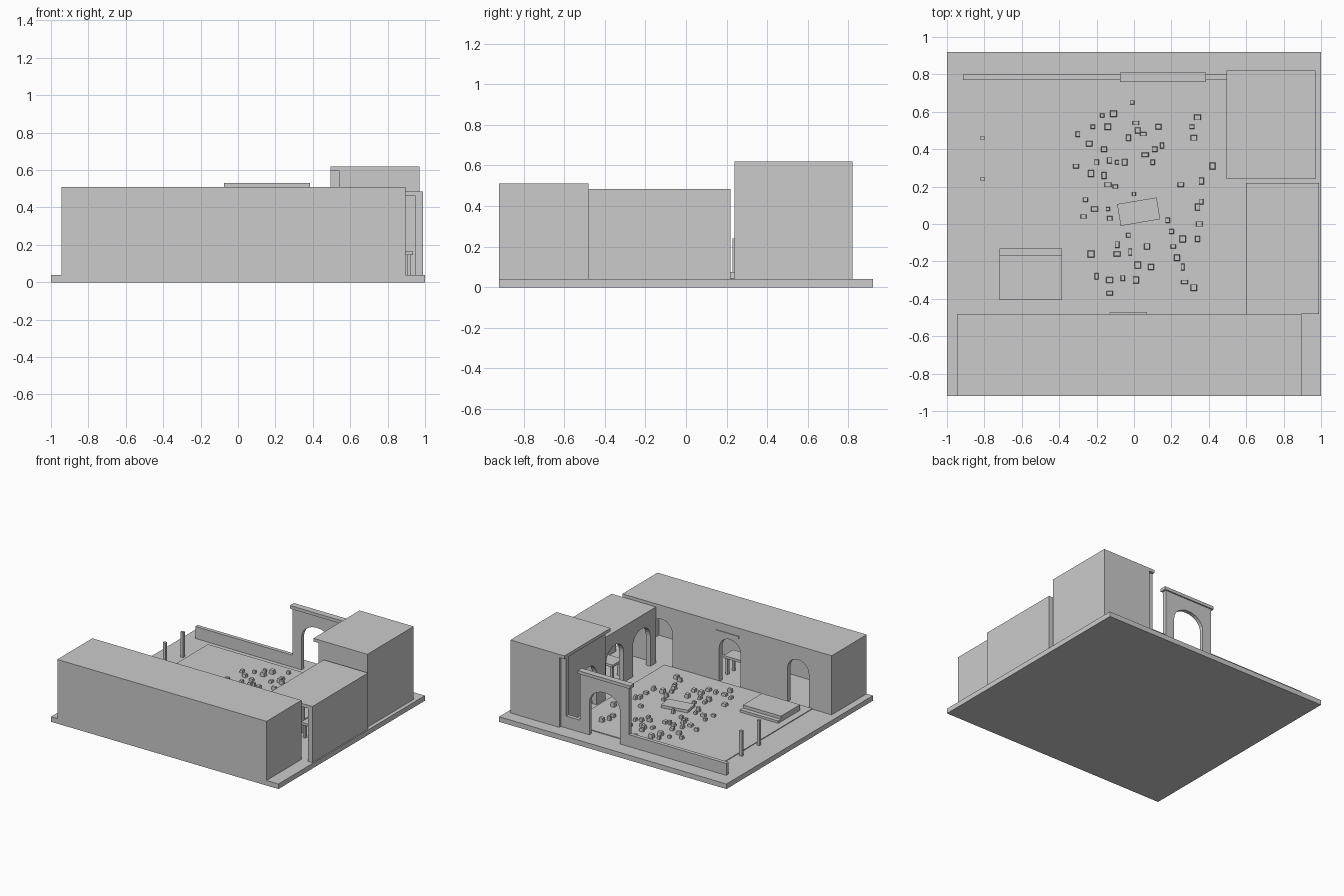
import bpy, bmesh, math, random
from mathutils import Matrix

if "Cube" in bpy.data.objects:
    bpy.data.objects.remove(bpy.data.objects["Cube"])

random.seed(4)
grey = bpy.data.materials.new("plaster_grey")
grey.diffuse_color = (0.6, 0.6, 0.6, 1)
grey.use_nodes = True
grey.node_tree.nodes["Principled BSDF"].inputs["Base Color"].default_value = grey.diffuse_color


def finish(name, bm):
    bmesh.ops.recalc_face_normals(bm, faces=bm.faces)
    me = bpy.data.meshes.new(name)
    bm.to_mesh(me)
    bm.free()
    me.materials.append(grey)
    ob = bpy.data.objects.new(name, me)
    bpy.context.collection.objects.link(ob)
    return ob


def add_box(bm, x0, x1, y0, y1, z0, z1, turn=0, taper=1):
    vs = bmesh.ops.create_cube(bm, size=1)["verts"]
    for v in vs:
        k = taper if v.co.z > 0 else 1
        v.co.x *= (x1 - x0) * k
        v.co.y *= (y1 - y0) * k
        v.co.z *= z1 - z0
    m = Matrix.Translation(((x0 + x1) / 2, (y0 + y1) / 2, (z0 + z1) / 2))
    bmesh.ops.transform(bm, matrix=m @ Matrix.Rotation(turn, 4, 'Z'), verts=vs)


def box(name, *dims, **kw):
    bm = bmesh.new()
    add_box(bm, *dims, **kw)
    return finish(name, bm)


def arch_wall(name, along, u0, u1, v0, v1, z0, z1, doors):
    """Wall with arched doors (centre, width, spring height, rise), low to high."""
    pts = [(u0, z1), (u0, z0)]
    for c, w, spring, rise in doors:
        pts.append((c - w / 2, z0))
        for i in range(13):
            a = math.pi * (1 - i / 12)
            pts.append((c + w / 2 * math.cos(a), spring + rise * math.sin(a)))
        pts.append((c + w / 2, z0))
    pts += [(u1, z0), (u1, z1)]
    place = (lambda u, v, z: (u, v, z)) if along == 'X' else (lambda u, v, z: (v, u, z))
    bm = bmesh.new()
    face = bm.faces.new([bm.verts.new(place(u, v0, z)) for u, z in pts])
    new = bmesh.ops.extrude_face_region(bm, geom=[face])["geom"]
    shift = place(0, v1 - v0, 0)
    bmesh.ops.translate(bm, vec=shift, verts=[g for g in new if isinstance(g, bmesh.types.BMVert)])
    return finish(name, bm)


def table(name, x0, x1, y0, y1, top):
    bm = bmesh.new()
    add_box(bm, x0, x1, y0, y1, top - 0.02, top)
    for x in (x0 + 0.02, x1 - 0.02):
        for y in (y0 + 0.02, y1 - 0.02):
            add_box(bm, x - 0.01, x + 0.01, y - 0.01, y + 0.01, G, top - 0.02)
    finish(name, bm)


G, T = 0.04, 0.04   # ground level, wall thickness

# ground and courtyard
box("ground_slab", -1, 1, -0.92, 0.92, 0, G)
box("courtyard_paving", -0.775, 0.525, -0.48, 0.73, G, 0.046)

# long front hall
box("hall_front_wall", -0.945, 0.895, -0.92, -0.92 + T, G, 0.485)
box("hall_left_wall", -0.945, -0.945 + T, -0.88, -0.52, G, 0.485)
box("hall_right_wall", 0.895 - T, 0.895, -0.88, -0.52, G, 0.485)
arch_wall("hall_courtyard_wall", 'X', -0.945, 0.895, -0.52, -0.48, G, 0.485,
          [(c, 0.19, 0.305, 0.095) for c in (-0.65, -0.05, 0.55)])
box("hall_roof", -0.945, 0.895, -0.92, -0.48, 0.485, 0.51)
box("door_sign", -0.13, 0.07, -0.48, -0.474, 0.425, 0.447)
table("hall_table", -0.11, 0.09, -0.72, -0.6, 0.19)

# right wing, open towards the hall
box("wing_outer_wall", 0.95, 0.99, -0.48, 0.22, G, 0.46)
box("wing_back_wall", 0.64, 0.95, 0.18, 0.22, G, 0.46)
arch_wall("wing_courtyard_wall", 'Y', -0.48, 0.22, 0.6, 0.64, G, 0.46,
          [(c, 0.22, 0.28, 0.1) for c in (-0.3, 0.035)])
box("wing_roof", 0.6, 0.99, -0.48, 0.22, 0.46, 0.485)
table("wing_table", 0.68, 0.935, -0.18, -0.05, 0.165)

# tall corner block with overhanging roof
box("tower_outer_wall", 0.93, 0.97, 0.24, 0.82, G, 0.595)
box("tower_front_wall", 0.58, 0.93, 0.24, 0.28, G, 0.595)
box("tower_back_wall", 0.58, 0.93, 0.78, 0.82, G, 0.595)
arch_wall("tower_courtyard_wall", 'Y', 0.24, 0.82, 0.54, 0.58, G, 0.595, [(0.45, 0.2, 0.28, 0.1)])
box("tower_roof", 0.495, 0.97, 0.24, 0.82, 0.595, 0.62)
box("tower_pier", 0.495, 0.54, 0.77, 0.80, G, 0.595)

# garden wall and gate
box("garden_wall_left", -0.915, -0.06, 0.77, 0.80, G, 0.135)
box("garden_wall_right", 0.37, 0.495, 0.77, 0.80, G, 0.135)
arch_wall("gate_arch", 'X', -0.06, 0.37, 0.77, 0.80, G, 0.505, [(0.155, 0.27, 0.3, 0.11)])
box("gate_cap", -0.075, 0.385, 0.76, 0.81, 0.505, 0.53)

# posts on the open left side
for y in (0.24, 0.46):
    box("side_post", -0.822, -0.798, y - 0.011, y + 0.011, G, 0.24)

# low stage with a step
box("stage", -0.72, -0.385, -0.405, -0.165, G, 0.09)
box("stage_step", -0.72, -0.385, -0.165, -0.13, G, 0.065)

# fallen slab
box("fallen_slab", -0.082, 0.132, 0.007, 0.125, 0.05, 0.072, turn=math.radians(9.5))

# scattered rubble: block centres
spots = [(-.01, .65), (-.17, .58), (-.11, .59), (-.3, .48), (-.22, .52), (-.14, .52), (.01, .54),
         (.02, .5), (.05, .48), (.13, .52), (.31, .52), (.32, .46), (.34, .57), (-.24, .43),
         (-.16, .4), (-.03, .46), (.15, .42), (.11, .4), (.06, .37), (-.2, .33), (-.13, .34),
         (-.05, .33), (-.09, .33), (-.31, .31), (.1, .33), (.42, .31), (-.23, .27), (-.16, .26),
         (.36, .23), (.25, .21), (-.1, .2), (-.14, .21), (0, .16), (-.26, .13), (-.21, .08),
         (-.14, .08), (-.27, .04), (-.13, .03), (.36, .12), (.34, .09), (.18, .02), (.2, -.04),
         (.35, 0), (-.03, -.06), (-.09, -.11), (-.02, -.15), (-.09, -.16), (.07, -.12), (.21, -.12),
         (.26, -.08), (.34, -.08), (.23, -.18), (.09, -.23), (-.23, -.16), (.02, -.22), (-.2, -.28),
         (-.13, -.3), (-.06, -.29), (.01, -.3), (.26, -.23), (.27, -.31), (.32, -.34), (-.13, -.37)]
bm = bmesh.new()
for x, y in spots:
    a, b = random.uniform(0.01, 0.019), random.uniform(0.01, 0.019)
    h = random.uniform(0.02, 0.035)
    add_box(bm, x - a, x + a, y - b, y + b, 0.045, 0.045 + h, taper=0.85)
finish("rubble_blocks", bm)
